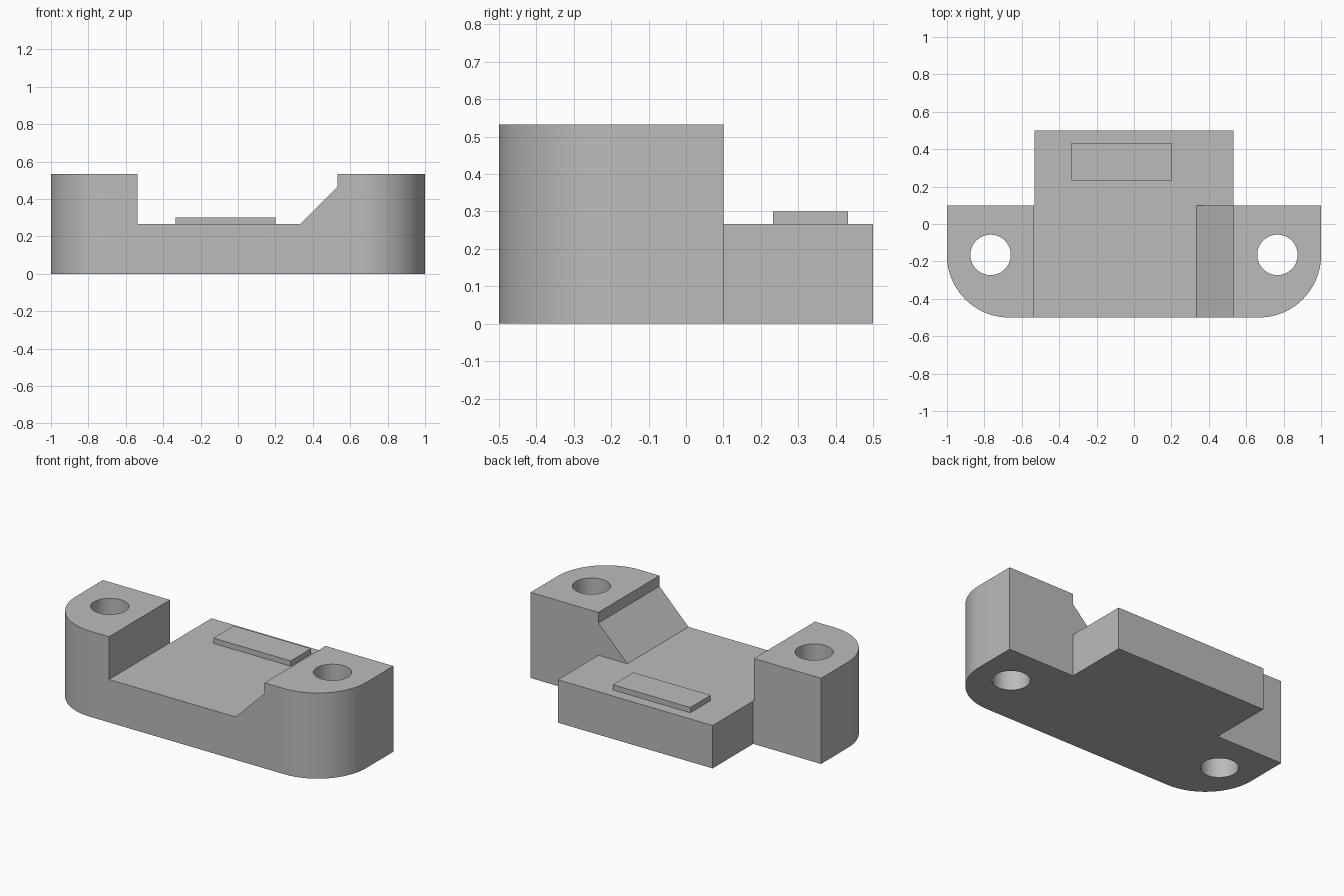
import bpy, bmesh, math

old = bpy.data.objects.get("Cube")
if old:
    bpy.data.objects.remove(old, do_unlink=True)

TOP, FLOOR, BACK = 0.533, 0.267, 0.1
INNER, RADIUS = 0.533, 0.333

grey = bpy.data.materials.new("grey plastic")
grey.use_nodes = True
colour = (0.5, 0.5, 0.5, 1)
grey.diffuse_color = colour
grey.node_tree.nodes["Principled BSDF"].inputs["Base Color"].default_value = colour


def prism(name, points, direction):
    """Extrude a closed 3D outline along a direction."""
    bm = bmesh.new()
    face = bm.faces.new([bm.verts.new(p) for p in points])
    new = bmesh.ops.extrude_face_region(bm, geom=[face])["geom"]
    bmesh.ops.translate(bm, vec=direction,
                        verts=[v for v in new if isinstance(v, bmesh.types.BMVert)])
    bmesh.ops.recalc_face_normals(bm, faces=bm.faces)
    mesh = bpy.data.meshes.new(name)
    bm.to_mesh(mesh)
    bm.free()
    mesh.materials.append(grey)
    obj = bpy.data.objects.new(name, mesh)
    bpy.context.collection.objects.link(obj)
    return obj


def block(name, x0, x1, y0, y1, z0, z1):
    return prism(name, [(x0, y0, z0), (x1, y0, z0), (x1, y1, z0), (x0, y1, z0)],
                 (0, 0, z1 - z0))


def arc(cx, cy, r, start, end, steps):
    angles = [math.radians(start + (end - start) * i / steps) for i in range(steps + 1)]
    return [(cx + r * math.cos(a), cy + r * math.sin(a), 0) for a in angles]


def combine(target, tool, operation):
    mod = target.modifiers.new(tool.name, "BOOLEAN")
    mod.operation, mod.solver, mod.object = operation, "EXACT", tool
    bpy.context.view_layer.objects.active = target
    bpy.ops.object.modifier_apply(modifier=mod.name)
    bpy.data.objects.remove(tool, do_unlink=True)


# Main body with two rounded front corners
corner = 1 - RADIUS
outline = [(1, BACK, 0), (-1, BACK, 0)]
outline += arc(-corner, -0.5 + RADIUS, RADIUS, 180, 270, 24)
outline += arc(corner, -0.5 + RADIUS, RADIUS, 270, 360, 24)
body = prism("bracket_body", outline, (0, 0, TOP))

# Channel between the ears, with a sloped left wall
profile = [(-INNER - 0.005, FLOOR), (0.333, FLOOR), (INNER, 0.467),
           (INNER, 0.7), (-INNER - 0.005, 0.7)]
channel = prism("channel_cutter", [(x, -0.7, z) for x, z in profile], (0, 1, 0))
combine(body, channel, "DIFFERENCE")

# Rear tongue
tongue = block("rear_tongue", -INNER, INNER, -0.1, 0.5, 0, FLOOR)
combine(body, tongue, "UNION")

# Screw holes through the ears
for side in (-1, 1):
    circle = arc(side * 0.767, -0.165, 0.108, 0, 352.5, 47)
    hole = prism("hole_cutter", [(x, y, -0.1) for x, y, z in circle], (0, 0, 1))
    combine(body, hole, "DIFFERENCE")

# Raised pad on the tongue
pad = block("raised_pad", -0.333, 0.2, 0.233, 0.433, FLOOR, 0.3)

# Smooth the curved walls and keep the hard edges
bpy.ops.object.select_all(action="DESELECT")
body.select_set(True)
bpy.context.view_layer.objects.active = body
bpy.ops.object.shade_smooth_by_angle(angle=math.radians(30))
